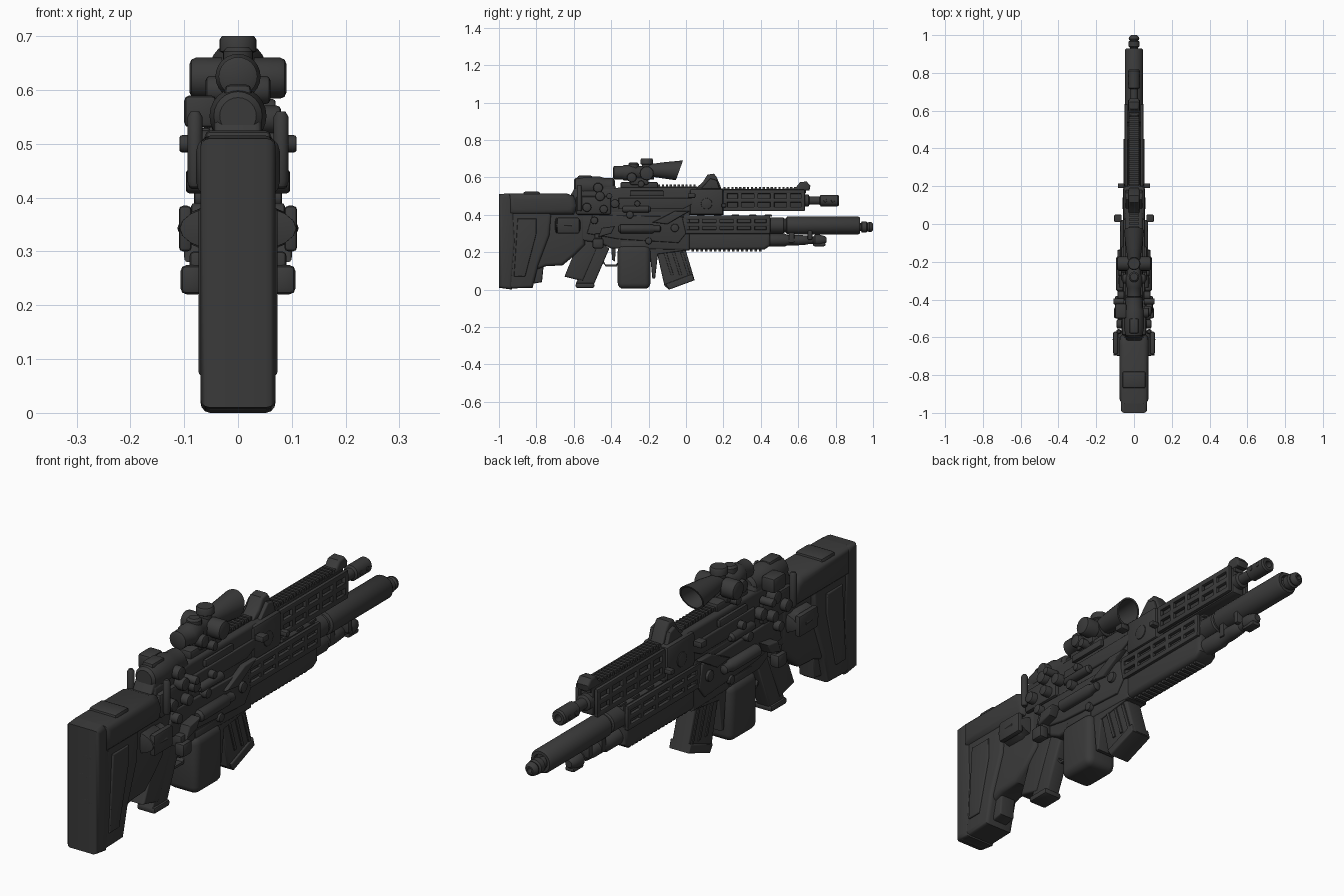
import bpy, bmesh, math
from mathutils import Matrix, Vector

mat = bpy.data.materials.new("dark_grey")
mat.diffuse_color = (0.042, 0.042, 0.042, 1)


def finish(name, bm, bevel=0, seg=2, angle=35):
    if bevel:
        edges = [e for e in bm.edges if len(e.link_faces) == 2 and e.calc_face_angle(0) > 0.35]
        bmesh.ops.bevel(bm, geom=edges, offset=bevel, segments=seg, profile=0.5,
                        affect='EDGES', clamp_overlap=True)
    bmesh.ops.recalc_face_normals(bm, faces=bm.faces)
    me = bpy.data.meshes.new(name)
    bm.to_mesh(me)
    bm.free()
    me.materials.append(mat)
    me.shade_smooth()
    me.set_sharp_from_angle(angle=math.radians(angle))
    ob = bpy.data.objects.new(name, me)
    bpy.context.collection.objects.link(ob)
    return ob


def box(name, x, y, z, bevel=0.006, seg=2):
    """Box from (min, max) ranges."""
    bm = bmesh.new()
    bmesh.ops.create_cube(bm, size=1)
    for v in bm.verts:
        v.co = [r[0] + (c + 0.5) * (r[1] - r[0]) for c, r in zip(v.co, (x, y, z))]
    return finish(name, bm, bevel, seg)


def slab(name, pts, x0, x1, bevel=0.01, seg=3):
    """Side outline of (y, z) points extruded across x."""
    bm = bmesh.new()
    f = bm.faces.new([bm.verts.new((x0, y, z)) for y, z in pts])
    ret = bmesh.ops.extrude_face_region(bm, geom=[f])
    for v in ret["geom"]:
        if isinstance(v, bmesh.types.BMVert):
            v.co.x = x1
    return finish(name, bm, bevel, seg)


def lathe(name, loc, prof, axis='Y', n=24, sx=1, slant=0):
    """Rings of (distance, radius) turned about an axis; slant shears wide front rings."""
    bm = bmesh.new()
    rings = []
    for d, r in prof:
        rings.append([bm.verts.new((r * sx * math.cos(2 * math.pi * i / n), d,
                                    r * math.sin(2 * math.pi * i / n))) for i in range(n)])
    for a, b in zip(rings, rings[1:]):
        for i in range(n):
            bm.faces.new((a[i], a[(i + 1) % n], b[(i + 1) % n], b[i]))
    bm.faces.new(rings[0])
    bm.faces.new(rings[-1])
    for v in bm.verts:
        if slant and v.co.y > 0.12:
            v.co.y += slant * v.co.z
    rot = {'Y': Matrix(), 'X': Matrix.Rotation(-math.pi / 2, 4, 'Z'),
           'Z': Matrix.Rotation(math.pi / 2, 4, 'X')}[axis]
    bmesh.ops.transform(bm, matrix=Matrix.Translation(loc) @ rot, verts=bm.verts)
    return finish(name, bm)


def knob(name, x, y, z, r, length, s):
    """Rounded knob pointing out sideways from x."""
    b = min(r, length) * 0.3
    prof = [(0, r), (length - b, r), (length - b * .3, r - b * .3), (length, r - b)]
    return lathe(name, (s * x, y, z), [(s * d, q) for d, q in prof], 'X', 16)


# Stock
slab("butt_pad", [(-1, .01), (-.93, .0), (-.91, .26), (-.925, .5), (-.95, .515), (-1, .51)], -.07, .07, .018)
slab("stock_body", [(-.98, .005), (-.82, .01), (-.79, .13), (-.73, .29), (-.72, .42), (-.93, .45)], -.066, .066, .016)
slab("stock_front", [(-.82, .1), (-.75, .125), (-.66, .13), (-.6, .18), (-.54, .24), (-.54, .41), (-.8, .42)], -.052, .052, .018)
slab("stock_tab", [(-.83, .03), (-.77, .04), (-.76, .14), (-.8, .14)], -.035, .035, .008)
slab("cheek_rest", [(-.95, .40), (-.6, .40), (-.58, .45), (-.6, .5), (-.64, .515), (-.95, .515)], -.078, .078, .03)
box("cheek_strap", (-.062, .062), (-.87, -.78), (.46, .525), .012)
for s in (-1, 1):
    slab("stock_side_panel", [(-.92, .07), (-.86, .07), (-.80, .3), (-.8, .38), (-.9, .38)], s * .06, s * .073, .005)
for z in (.1, .2, .3, .38, .45):
    box("butt_ridge", (-.055, .055), (-1, -.97), (z, z + .035), .01)

# Side cylinders by the stock
lathe("stock_cylinder", (0, 0, .343), [(-.7, .03), (-.695, .046), (-.61, .048), (-.6, .042), (-.57, .042), (-.565, .03)], n=20, sx=2.35)
for s in (-1, 1):
    box("cylinder_cover", (s * .098 - .012, s * .098 + .012), (-.69, -.57), (.3, .385), .008)

# Receivers
slab("lower_receiver", [(-.62, .27), (-.46, .25), (-.4, .22), (.02, .21), (.02, .42), (-.62, .42)], -.05, .05, .012)
slab("upper_receiver", [(-.62, .4), (.2, .4), (.2, .535), (.05, .545), (-.36, .545), (-.6, .53)], -.048, .048, .014)
box("rear_bracket", (-.066, .066), (-.59, -.4), (.4, .5), .014)
box("front_receiver_block", (-.058, .058), (.02, .2), (.4, .54), .014)
for s in (-1, 1):
    slab("receiver_side_plate", [(-.36, .43), (-.02, .43), (.04, .46), (.04, .49), (-.36, .49)], s * .045, s * .058, .005)
    slab("lower_side_plate", [(-.53, .3), (-.36, .27), (-.04, .25), (0, .3), (-.02, .39), (-.5, .4)], s * .045, s * .06, .006)
    slab("slanted_brace", [(-.18, .36), (-.06, .42), (.02, .42), (-.1, .35)], s * .05, s * .075, .006)
    box("ejection_cover", (s * .06 - .008, s * .06 + .008), (-.3, -.12), (.5, .53), .005)
    lathe("side_tube", (s * .07, 0, .325), [(-.36, .015), (-.35, .024), (-.18, .024), (-.17, .018), (-.14, .018), (-.135, .01)], n=16)
    lathe("upper_side_tube", (s * .062, 0, .43), [(-.34, .012), (-.33, .018), (-.2, .018), (-.19, .01)], n=16)
    box("wide_lug", (s * .085 - .02, s * .085 + .02), (.01, .05), (.49, .515), .006)
    box("sight_lug", (s * .068 - .017, s * .068 + .017), (.19, .215), (.44, .46), .005)
    # Vertical levers and knob clusters
    lathe("vertical_lever", (s * .08, -.57, 0), [(.42, .01), (.43, .014), (.55, .014), (.56, .008)], 'Z', 12)
    for y, z, r, l in ((-.53, .44, .024, .04), (-.46, .5, .026, .04), (-.41, .5, .016, .057), (-.44, .43, .022, .045),
                       (-.38, .46, .024, .035), (-.49, .37, .02, .035), (-.3, .4, .02, .03), (-.26, .46, .016, .03),
                       (-.06, .33, .022, .02), (-.2, .26, .018, .018), (.11, .46, .03, .01)):
        knob("side_knob", .052, y, z, r, l, s)
    slab("side_lever", [(-.47, .28), (-.4, .3), (-.38, .34), (-.45, .33)], s * .055, s * .1, .006)

# Grips, trigger and magazines
slab("rear_grip", [(-.56, .29), (-.45, .28), (-.55, .045), (-.65, .07)], -.036, .036, .012)
slab("front_grip", [(-.48, .27), (-.41, .22), (-.5, .01), (-.59, .03)], -.032, .032, .01)
box("grip_base", (-.04, .04), (-.59, -.49), (.01, .035), .008)
slab("trigger", [(-.4, .23), (-.375, .23), (-.38, .15), (-.395, .16)], -.01, .01, .003)
slab("trigger_guard", [(-.45, .15), (-.43, .125), (-.37, .125), (-.35, .15), (-.36, .15), (-.375, .135), (-.43, .135), (-.44, .155)], -.015, .015, 0)
box("box_magazine", (-.07, .07), (-.365, -.19), (.005, .235), .03, 4)
box("box_magazine_collar", (-.055, .055), (-.35, -.2), (.2, .26), .01)
slab("curved_magazine", [(-.165, .24), (-.01, .24), (.045, .055), (-.09, 0), (-.115, .02)], -.038, .038, .01)
slab("magazine_foot", [(-.11, .03), (.035, .085), (.045, .05), (-.09, -0)], -.046, .046, .006)
slab("magazine_well", [(-.2, .27), (0, .27), (.0, .21), (-.15, .19), (-.165, .06), (-.18, .06)], -.045, .045, .006)
for s in (-1, 1):
    for i in range(3):
        y = -.12 + i * .045
        slab("magazine_rib", [(y, .2), (y + .015, .2), (y + .055, .075), (y + .04, .075)], s * .03, s * .043, .003)
    box("lower_flare", (s * .085 - .022, s * .085 + .022), (-.5, -.44), (.22, .275), .012)
    box("flare_bracket", (s * .06 - .03, s * .06 + .03), (-.49, -.45), (.25, .3), .008)


# Slotted handguards: solid core with strips and dividers around sunken windows
def handguard(name, y0, y1, z0, z1, w, cols):
    c = w - .012
    box(name + "_core", (-c, c), (y0, y1), (z0, z1), .012)
    h = z1 - z0
    step = (y1 - y0) / cols
    for s in (-1, 1):
        xr = (s * w - .008, s * w + .008)
        for k in (.1, .5, .9):
            zc = z0 + k * h
            box(name + "_strip", xr, (y0, y1), (zc - .011, zc + .011), .004)
        for i in range(cols + 1):
            y = min(max(y0 + i * step, y0 + .01), y1 - .01)
            box(name + "_divider", xr, (y - .011, y + .011), (z0 + .1 * h, z0 + .9 * h), .004)
    for i in range(cols + 1):
        y = min(max(y0 + i * step, y0 + .01), y1 - .01)
        box(name + "_top_bar", (-c + .006, c - .006), (y - .02, y + .02), (z1 - .004, z1 + .006), .003)


handguard("upper_handguard", .2, .635, .42, .535, .042, 5)
handguard("lower_handguard", -.015, .45, .3, .395, .048, 5)
slab("handguard_belly", [(-.02, .215), (.42, .215), (.45, .235), (.45, .31), (-.02, .31)], -.045, .045, .016)

# Ridged rails
for y0, n, z in ((-.15, 10, .548), (.2, 21, .535)):
    box("top_rail", (-.022, .022), (y0, y0 + n * .021), (z - .02, z + .004), .002)
    for i in range(n):
        box("rail_tooth", (-.026, .026), (y0 + i * .021, y0 + i * .021 + .012), (z, z + .014), 0)
for i in range(16):
    box("belly_rail_tooth", (-.025, .025), (.03 + i * .024, .044 + i * .024), (.205, .22), 0)

# Barrels
lathe("upper_barrel", (0, 0, .476), [(.6, .032), (.655, .032), (.66, .022), (.715, .022), (.72, .031), (.81, .031), (.817, .026), (.817, .014), (.77, .014)])
for s in (-1, 1):
    for y in (.745, .785):
        knob("muzzle_port", .024, y, .476, .009, .009, s)
lathe("lower_barrel_sleeve", (0, 0, .343), [(.44, .044), (.52, .044), (.525, .038), (.535, .038), (.54, .048), (.92, .048), (.93, .042), (.93, .03), (.91, .03)])
lathe("lower_muzzle", (0, 0, .335), [(.9, .022), (.935, .022), (.94, .03), (.965, .03), (.97, .022), (.98, .028), (.99, .026), (1, .016), (1, .01), (.97, .01)], n=16)
lathe("under_tube", (0, 0, .265), [(.42, .034), (.53, .034), (.54, .028), (.6, .028), (.65, .024), (.655, .02), (.68, .02), (.69, .03), (.71, .03), (.74, .022), (.75, .014)])
box("under_tube_clamp", (-.03, .03), (.55, .58), (.25, .32), .006)
box("under_tube_tip", (-.02, .02), (.68, .745), (.232, .25), .006)
box("barrel_band", (-.04, .04), (.65, .675), (.265, .32), .008)

# Folding sights
slab("rear_sight", [(.05, .54), (.19, .54), (.165, .6), (.15, .62), (.115, .615), (.09, .575)], -.03, .03, .01)
for s in (-1, 1):
    slab("rear_sight_ear", [(.08, .54), (.18, .54), (.165, .585), (.13, .595)], s * .025, s * .045, .006)
slab("front_sight", [(.55, .53), (.66, .53), (.665, .555), (.645, .578), (.61, .575), (.59, .55)], -.028, .028, .01)

# Scope and mount
box("scope_mount", (-.035, .035), (-.35, -.15), (.54, .575), .008)
box("scope_mount_block", (-.045, .045), (-.3, -.2), (.56, .6), .01)
lathe("scope_tube", (0, -.2, .625), [(-.19, .026), (-.185, .036), (-.14, .036), (-.13, .042), (-.08, .042), (-.07, .036), (.03, .036)])
lathe("scope_hood", (0, -.2, .638), [(-.01, .03), (.03, .036), (.07, .042), (.165, .053), (.165, .046), (.125, .042), (.05, .03)], slant=.36)
lathe("scope_top_turret", (0, -.21, 0), [(.64, .026), (.668, .026), (.672, .034), (.694, .034), (.7, .03)], 'Z', 20)
lathe("scope_front_turret", (0, -.28, 0), [(.62, .028), (.672, .028), (.68, .02)], 'Z', 20)
for s in (-1, 1):
    knob("scope_side_turret", .03, -.21, .622, .038, .06, s)
    knob("scope_rear_knob", .025, -.29, .6, .026, .035, s)
    knob("mount_screw", .03, -.24, .565, .018, .04, s)

# Rear sight device
lathe("rear_device", (0, 0, .552), [(-.6, .034), (-.59, .045), (-.55, .053), (-.46, .053), (-.44, .046), (-.39, .044), (-.38, .03)])
slab("rear_device_base", [(-.62, .5), (-.36, .5), (-.38, .56), (-.58, .57)], -.045, .045, .014)
box("rear_device_top", (-.025, .025), (-.58, -.5), (.58, .61), .01)
box("left_switch_box", (-.1, -.04), (-.5, -.42), (.53, .59), .01)
knob("right_device_knob", .045, -.47, .545, .026, .035, 1)
